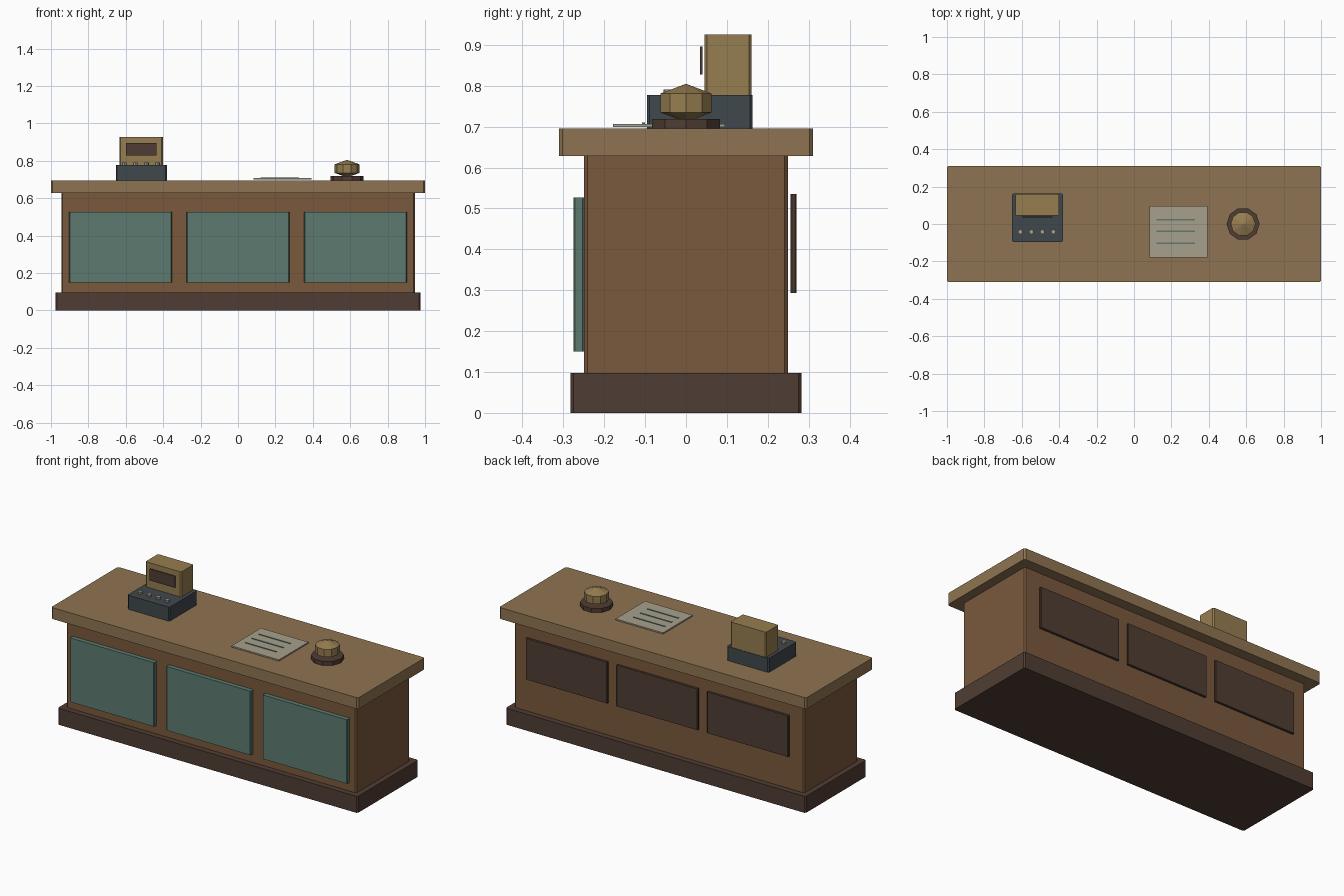
import bpy, bmesh
from math import cos, sin, tau

if "Cube" in bpy.data.objects:
    bpy.data.objects.remove(bpy.data.objects["Cube"])


def material(name, rgb):
    m = bpy.data.materials.new(name)
    m.diffuse_color = (*rgb, 1)
    m.use_nodes = True
    m.node_tree.nodes["Principled BSDF"].inputs["Base Color"].default_value = m.diffuse_color
    return m


WOOD = material("wood", (0.195, 0.10, 0.047))
TOP = material("light_wood", (0.275, 0.175, 0.084))
DARK = material("dark_wood", (0.078, 0.047, 0.033))
TEAL = material("teal", (0.107, 0.195, 0.162))
SLATE = material("slate", (0.051, 0.065, 0.072))
BRASS = material("brass", (0.305, 0.205, 0.08))
PAPER = material("paper", (0.39, 0.352, 0.262))


def finish(name, bm, mat):
    bmesh.ops.recalc_face_normals(bm, faces=bm.faces)
    me = bpy.data.meshes.new(name)
    bm.to_mesh(me)
    bm.free()
    me.materials.append(mat)
    ob = bpy.data.objects.new(name, me)
    bpy.context.collection.objects.link(ob)
    return ob


def box(name, x, y, z, mat, chamfer=0.0):
    """Block from (min, max) ranges, with chamfered upright edges."""
    bm = bmesh.new()
    bmesh.ops.create_cube(bm, size=1)
    for v in bm.verts:
        v.co = [r[0] + (c + 0.5) * (r[1] - r[0]) for c, r in zip(v.co, (x, y, z))]
    if chamfer:
        upright = [e for e in bm.edges
                   if abs(e.verts[0].co.z - e.verts[1].co.z) > 1e-6]
        bmesh.ops.bevel(bm, geom=upright, offset=chamfer, segments=1,
                        affect='EDGES', profile=0.5)
    return finish(name, bm, mat)


def lathe(name, x, y, profile, sides, mat):
    """Faceted turned part from (radius, z) points; radius 0 makes a pole."""
    bm = bmesh.new()
    rings = []
    for r, z in profile:
        n = sides if r else 1
        rings.append([bm.verts.new((x + r * cos(tau * i / sides),
                                    y + r * sin(tau * i / sides), z))
                      for i in range(n)])
    for a, b in zip(rings, rings[1:]):
        for i in range(sides):
            j = (i + 1) % sides
            quad = [a[i % len(a)], a[j % len(a)], b[j % len(b)], b[i % len(b)]]
            bm.faces.new(list(dict.fromkeys(quad)))
    for ring in (rings[0], rings[-1]):
        if len(ring) > 1:
            bm.faces.new(ring)
    return finish(name, bm, mat)


# Counter carcass
box("plinth", (-0.977, 0.977), (-0.283, 0.283), (0, 0.097), DARK, 0.008)
box("counter_body", (-0.945, 0.945), (-0.249, 0.249), (0.097, 0.63), WOOD, 0.008)
box("countertop", (-1, 1), (-0.311, 0.311), (0.628, 0.695), TOP, 0.009)

# Front and back panels
for i, side in enumerate(("left", "middle", "right")):
    cx = (i - 1) * 0.628
    box(f"front_panel_{side}", (cx - 0.275, cx + 0.275), (-0.275, -0.249),
        (0.15, 0.527), TEAL, 0.004)
    cx = (i - 1) * 0.59
    box(f"back_panel_{side}", (cx - 0.265, cx + 0.265), (0.256, 0.27),
        (0.293, 0.535), DARK, 0.003)

# Cash register
box("register_base", (-0.653, -0.38), (-0.096, 0.163), (0.695, 0.778), SLATE, 0.007)
box("register_head", (-0.634, -0.402), (0.045, 0.16), (0.776, 0.926), BRASS, 0.006)
box("register_screen", (-0.60, -0.435), (0.034, 0.04), (0.828, 0.896), DARK)
for i in range(4):
    lathe(f"register_key_{i + 1}", -0.608 + i * 0.059, -0.042,
          [(0.013, 0.774), (0.013, 0.791)], 8, PAPER)

# Ledger sheet with ruled lines
box("paper_sheet", (0.083, 0.392), (-0.179, 0.095), (0.699, 0.707), PAPER)
for i in range(3):
    cy = 0.024 - i * 0.064
    box(f"paper_line_{i + 1}", (0.12, 0.325), (cy - 0.004, cy + 0.004),
        (0.706, 0.710), TEAL)

# Service bell
lathe("bell_base", 0.583, 0, [(0.088, 0.694), (0.088, 0.719)], 10, DARK)
lathe("bell_dome", 0.583, 0,
      [(0, 0.711), (0.066, 0.735), (0.066, 0.781), (0, 0.805)], 10, BRASS)
